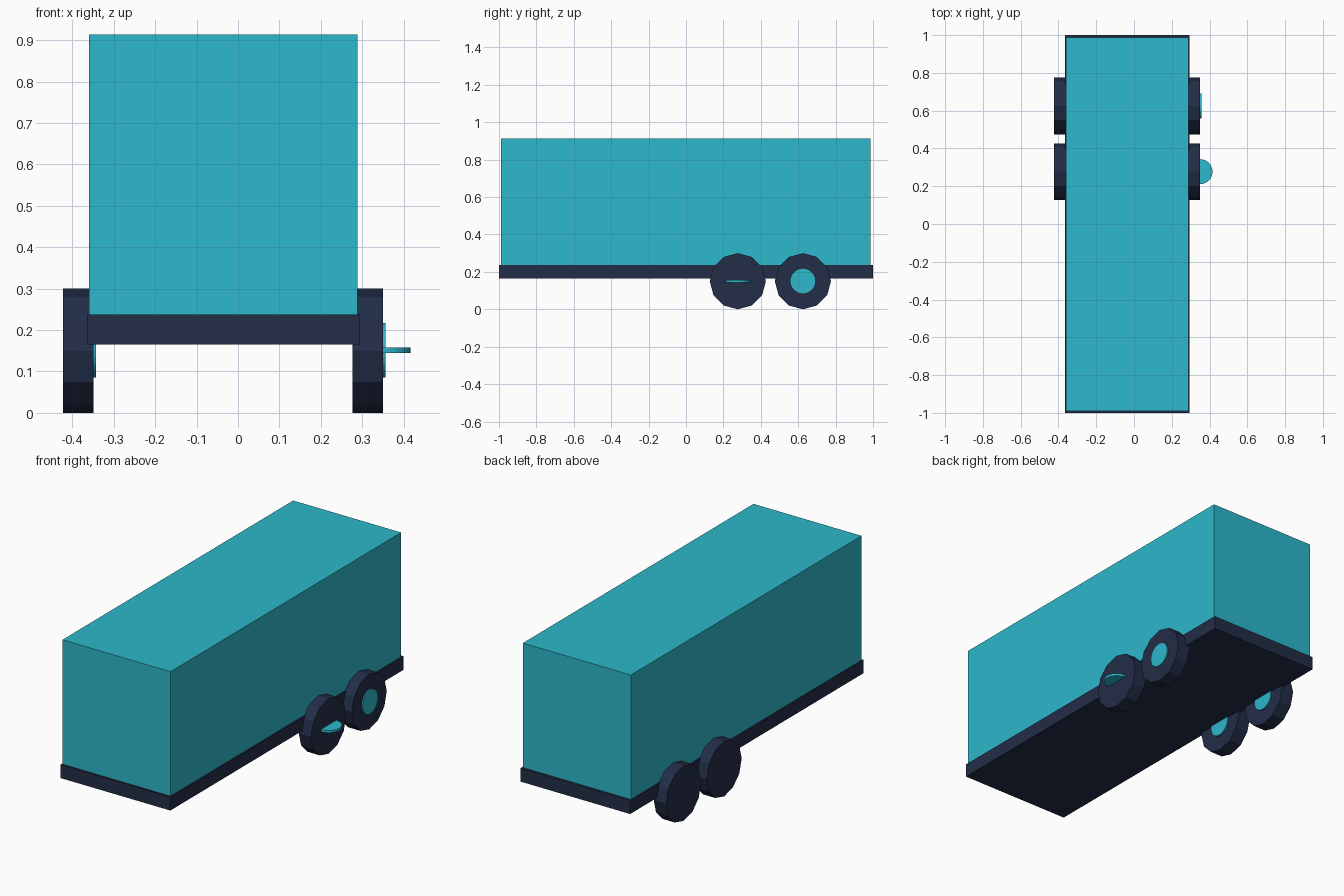
import bpy
from math import pi
from mathutils import Matrix
import bmesh

if "Cube" in bpy.data.objects:
    bpy.data.objects.remove(bpy.data.objects["Cube"], do_unlink=True)


def make_material(name, colour):
    mat = bpy.data.materials.new(name)
    mat.use_nodes = True
    rgba = (*colour, 1)
    mat.diffuse_color = rgba
    mat.node_tree.nodes["Principled BSDF"].inputs["Base Color"].default_value = rgba
    return mat


teal = make_material("teal_paint", (0.026, 0.479, 0.597))
navy = make_material("dark_navy", (0.016, 0.026, 0.063))


def add_object(name, bm, mat):
    mesh = bpy.data.meshes.new(name)
    bm.to_mesh(mesh)
    bm.free()
    mesh.materials.append(mat)
    obj = bpy.data.objects.new(name, mesh)
    bpy.context.collection.objects.link(obj)
    return obj


def box(name, x, y, z, mat):
    """Box from (low, high) ranges on each axis."""
    bm = bmesh.new()
    mid = [sum(r) / 2 for r in (x, y, z)]
    size = [r[1] - r[0] for r in (x, y, z)]
    bmesh.ops.create_cube(bm, size=1, matrix=Matrix.Translation(mid) @ Matrix.Diagonal((*size, 1)))
    return add_object(name, bm, mat)


def disc(name, centre, radius, depth, sides, mat, upright=True):
    """Cylinder with its axle along x, or along z when not upright."""
    bm = bmesh.new()
    turn = Matrix.Rotation(pi / 2, 4, "Y") if upright else Matrix.Identity(4)
    bmesh.ops.create_cone(bm, cap_ends=True, segments=sides, radius1=radius, radius2=radius,
                          depth=depth, matrix=Matrix.Translation(centre) @ turn)
    return add_object(name, bm, mat)


# Cargo body on its chassis slab
box("chassis", (-0.365, 0.294), (-1, 1), (0.165, 0.238), navy)
box("cargo_body", (-0.36, 0.288), (-0.99, 0.987), (0.238, 0.913), teal)

# Twin axles; every hub sits on the +x face of its wheel
WHEEL_R, WHEEL_W, HUB_R, HUB_T = 0.15, 0.074, 0.066, 0.013
for side, face_x in (("left", 0.35), ("right", -0.349)):
    for axle, y in (("front", 0.277), ("rear", 0.625)):
        disc(f"{axle}_{side}_wheel", (face_x - WHEEL_W / 2, y, WHEEL_R),
             WHEEL_R, WHEEL_W, 12, navy)
        # One hub lies flat, poking out of its wheel
        flat = (side, axle) == ("left", "front")
        disc(f"{axle}_{side}_hub", (face_x, y, WHEEL_R + 0.001),
             HUB_R, HUB_T, 24, teal, upright=not flat)
